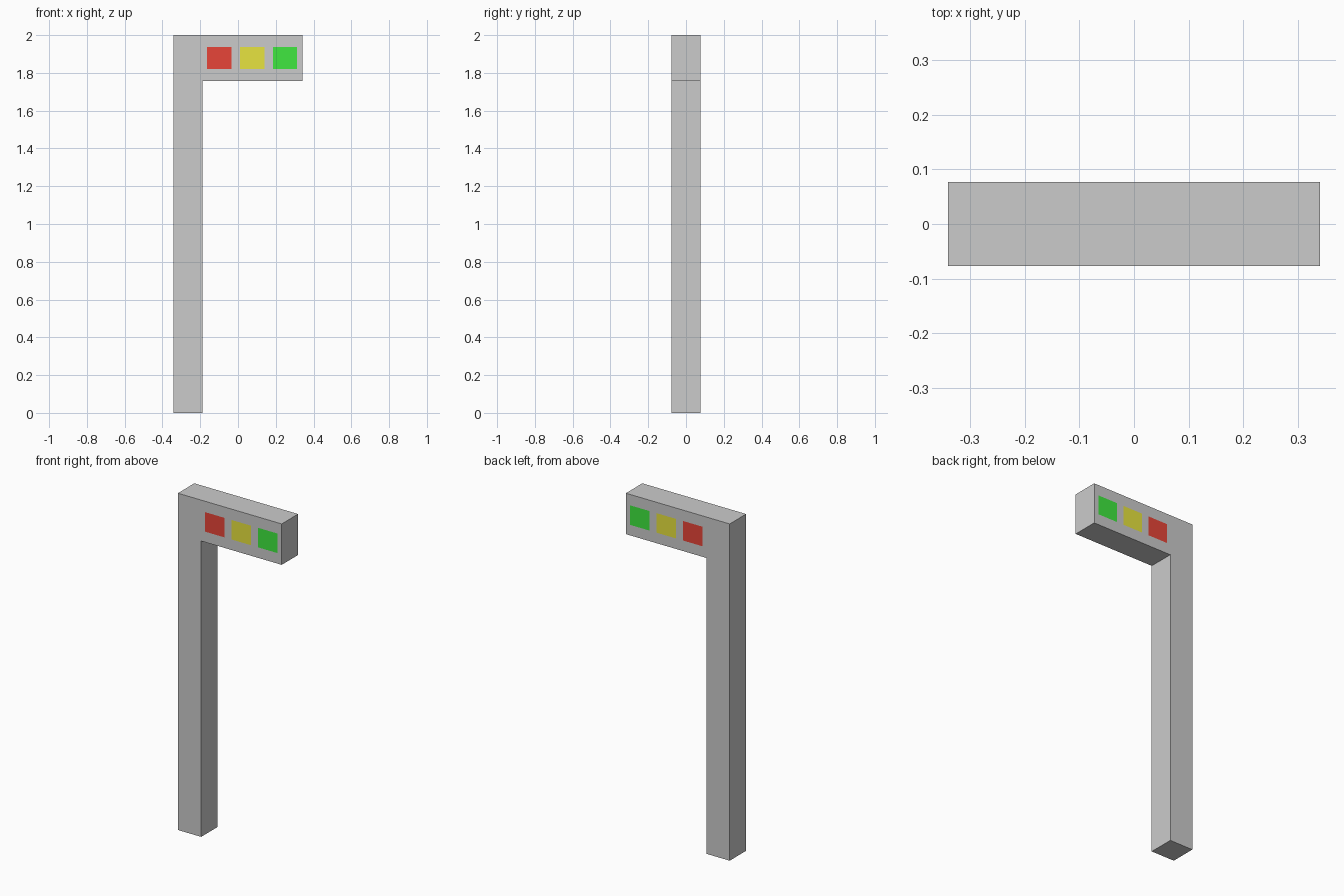
import bpy

if "Cube" in bpy.data.objects:
    bpy.data.objects.remove(bpy.data.objects["Cube"])

W = 0.077          # half depth of the post
LEFT, RIGHT = -0.341, 0.341
INNER, ARM_Z, TOP = -0.188, 1.757, 2.0


def make_object(name, verts, faces, material=None):
    mesh = bpy.data.meshes.new(name)
    mesh.from_pydata(verts, [], faces)
    mesh.update()
    obj = bpy.data.objects.new(name, mesh)
    bpy.context.collection.objects.link(obj)
    if material:
        mesh.materials.append(material)
    return obj


# Post and arm: one L-shaped profile extruded front to back
profile = [(LEFT, 0), (INNER, 0), (INNER, ARM_Z),
           (RIGHT, ARM_Z), (RIGHT, TOP), (LEFT, TOP)]
n = len(profile)
verts = [(x, y, z) for y in (-W, W) for x, z in profile]
faces = [tuple(range(n)), tuple(reversed(range(n, 2 * n)))]
faces += [(i, i + n, (i + 1) % n + n, (i + 1) % n) for i in range(n)]
make_object("post_and_arm", verts, faces)

# Signal lamps: flat panels on the front and back of the arm
lamps = [("red", -0.099, (0.8, 0.06, 0.04, 1)),
         ("yellow", 0.075, (0.8, 0.77, 0.05, 1)),
         ("green", 0.249, (0.05, 0.8, 0.05, 1))]
HW, Z0, Z1 = 0.064, 1.82, 1.936
for color, cx, rgba in lamps:
    mat = bpy.data.materials.new(color + "_lamp")
    mat.diffuse_color = rgba
    mat.use_nodes = True
    mat.node_tree.nodes["Principled BSDF"].inputs["Base Color"].default_value = mat.diffuse_color
    for side, s in (("front", -1), ("back", 1)):
        y = s * (W + 0.001)
        a, b = cx + s * HW, cx - s * HW
        quad = [(a, y, Z0), (b, y, Z0), (b, y, Z1), (a, y, Z1)]
        make_object(f"{color}_lamp_{side}", quad, [(0, 1, 2, 3)], mat)
